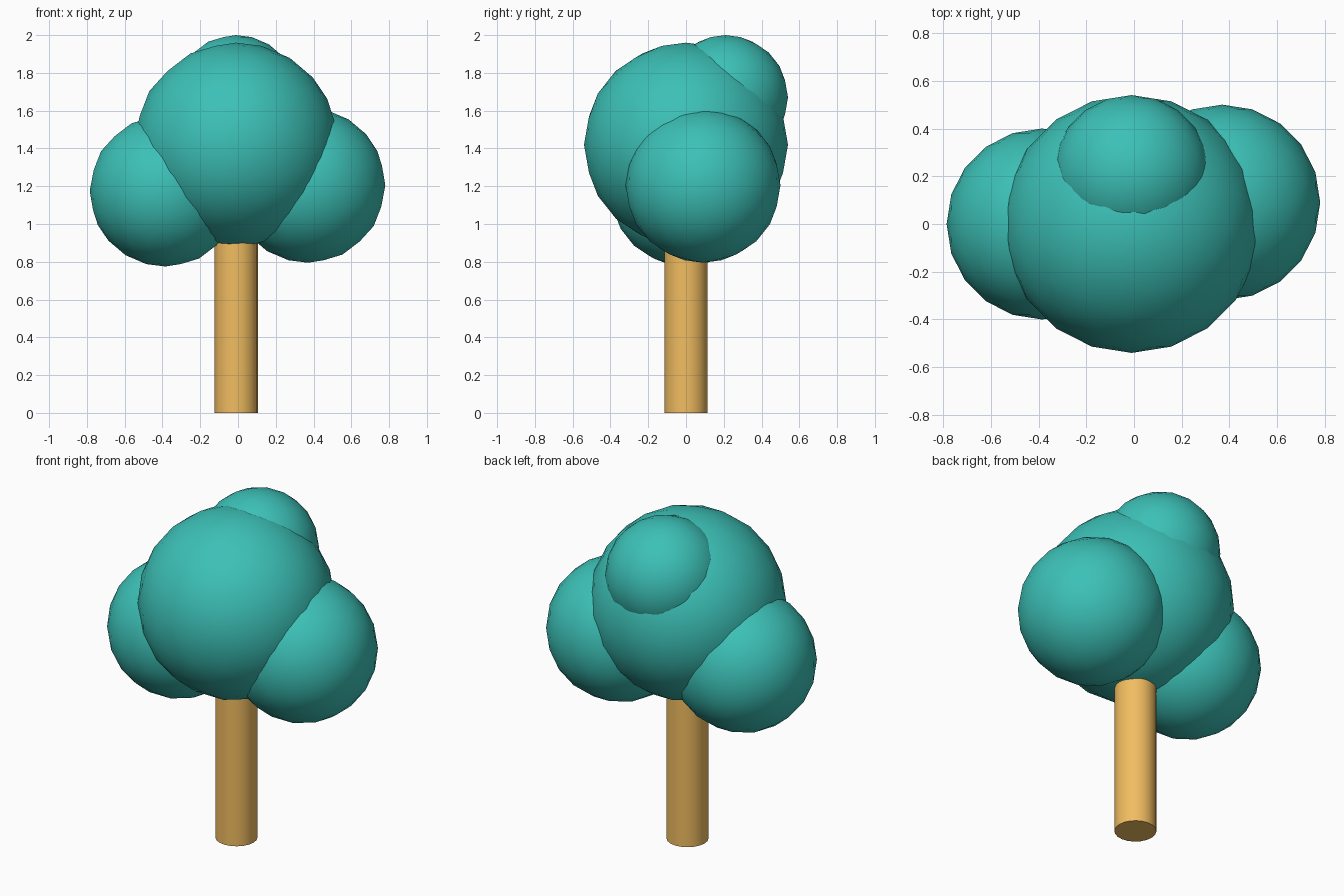
import bpy
import math

if "Cube" in bpy.data.objects:
    bpy.data.objects.remove(bpy.data.objects["Cube"])


def material(name, color):
    m = bpy.data.materials.new(name)
    m.diffuse_color = (*color, 1)
    m.use_nodes = True
    m.node_tree.nodes["Principled BSDF"].inputs["Base Color"].default_value = m.diffuse_color
    return m


leaf = material("leaf_teal", (0.045, 0.53, 0.47))
wood = material("trunk_tan", (0.88, 0.51, 0.12))


def finish(name, mat):
    ob = bpy.context.object
    ob.name = name
    ob.data.materials.append(mat)
    bpy.ops.object.shade_smooth_by_angle(angle=math.radians(40))


# Trunk, its top buried in the main foliage ball
TRUNK_TOP = 0.95
bpy.ops.mesh.primitive_cylinder_add(vertices=20, radius=0.115, depth=TRUNK_TOP,
                                    location=(-0.01, 0, TRUNK_TOP / 2))
finish("trunk", wood)

# Foliage balls: name, radius, centre
for name, radius, centre in (
    ("foliage_main", 0.54, (-0.01, 0, 1.42)),
    ("foliage_left", 0.40, (-0.385, 0, 1.175)),
    ("foliage_right", 0.41, (0.37, 0.09, 1.205)),
    ("foliage_top", 0.33, (-0.01, 0.21, 1.67)),
):
    bpy.ops.mesh.primitive_ico_sphere_add(subdivisions=3, radius=radius, location=centre)
    finish(name, leaf)
